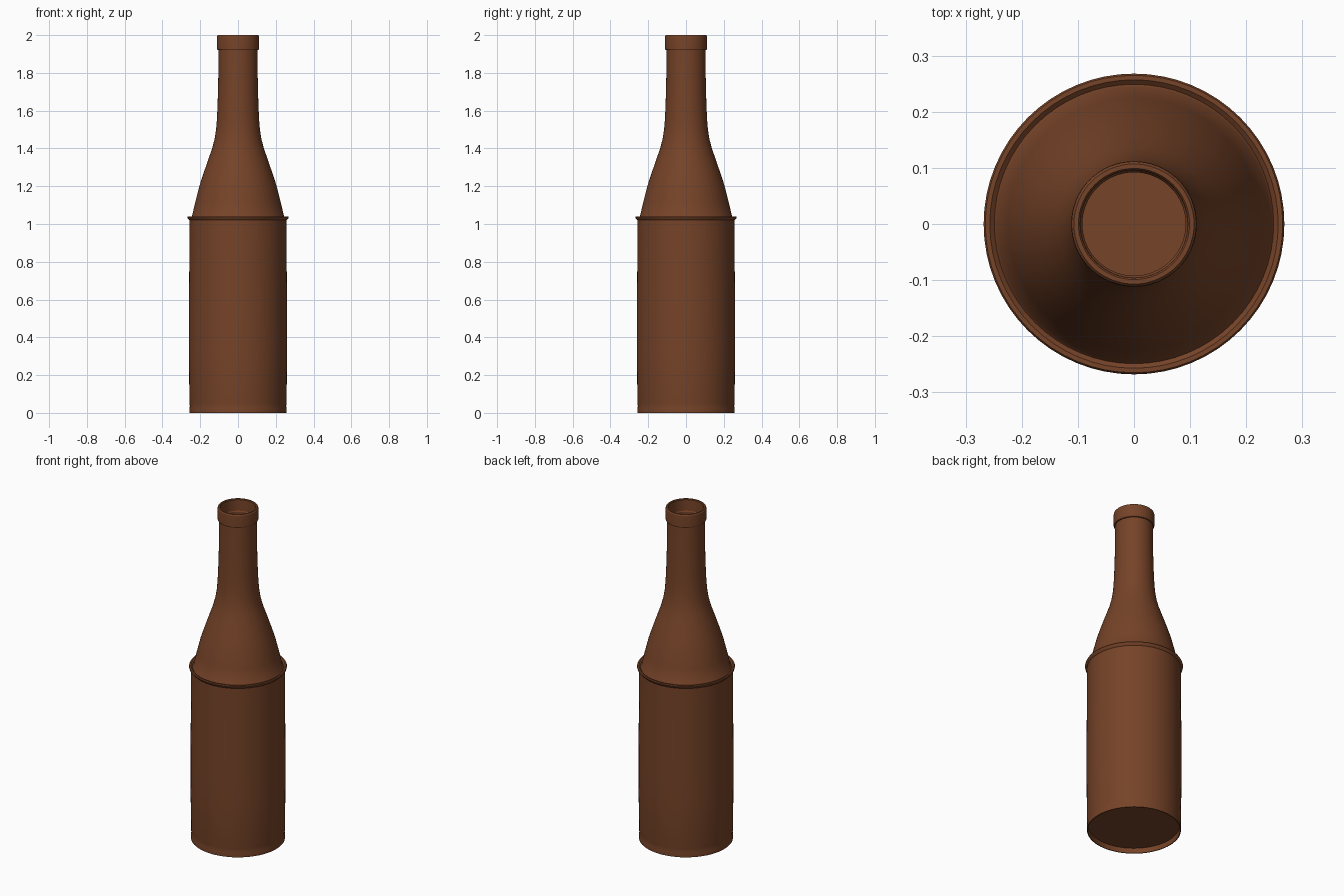
import bpy, bmesh, math

if "Cube" in bpy.data.objects:
    bpy.data.objects.remove(bpy.data.objects["Cube"])

SIDES = 64

glass = bpy.data.materials.new("brown_glass")
glass.diffuse_color = (0.18, 0.056, 0.021, 1)
glass.use_nodes = True
glass.node_tree.nodes["Principled BSDF"].inputs["Base Color"].default_value = glass.diffuse_color


def lathe(name, profile):
    """Spin an (r, z) profile about z; a zero radius closes the end."""
    bm = bmesh.new()
    rings = []
    for r, z in profile:
        if r == 0:
            rings.append([bm.verts.new((0, 0, z))] * SIDES)
        else:
            rings.append([bm.verts.new((r * math.cos(2 * math.pi * i / SIDES),
                                        r * math.sin(2 * math.pi * i / SIDES), z))
                          for i in range(SIDES)])
    for a, b in zip(rings, rings[1:]):
        for i in range(SIDES):
            j = (i + 1) % SIDES
            corners = list(dict.fromkeys((a[i], a[j], b[j], b[i])))
            bm.faces.new(corners)
    bmesh.ops.recalc_face_normals(bm, faces=bm.faces)
    mesh = bpy.data.meshes.new(name)
    bm.to_mesh(mesh)
    bm.free()
    mesh.materials.append(glass)
    obj = bpy.data.objects.new(name, mesh)
    bpy.context.collection.objects.link(obj)
    bpy.ops.object.select_all(action='DESELECT')
    obj.select_set(True)
    bpy.context.view_layer.objects.active = obj
    bpy.ops.object.shade_smooth_by_angle(angle=math.radians(30))
    return obj


# Recessed base, straight body and thin collar
base = [(0, 0.03), (0.25, 0.03), (0.252, 0), (0.257, 0), (0.257, 0.025),
        (0.255, 0.035), (0.257, 0.05)]
body = [(0.26, 0.33), (0.26, 0.57), (0.257, 0.85), (0.257, 1.02)]
collar = [(0.266, 1.029), (0.268, 1.036), (0.265, 1.041), (0.257, 1.041),
          (0.249, 1.034)]

# Sloping shoulder flowing into the neck
shoulder = [(0.244, 1.04), (0.225, 1.12), (0.205, 1.2), (0.182, 1.27),
            (0.158, 1.34), (0.137, 1.4), (0.124, 1.45), (0.116, 1.5),
            (0.112, 1.55), (0.109, 1.61)]
neck = [(0.106, 1.7), (0.104, 1.8), (0.103, 1.92)]

# Lip with rounded edges and a small step inside
lip = [(0.108, 1.921), (0.112, 1.927), (0.112, 1.985), (0.111, 1.995),
       (0.107, 2.0), (0.099, 2.0), (0.096, 1.996), (0.095, 1.93),
       (0.092, 1.925)]

# Hollow interior down to the floor
inside = [(0.092, 1.8), (0.098, 1.6), (0.105, 1.5), (0.127, 1.4),
          (0.195, 1.2), (0.235, 1.03), (0.246, 0.95), (0.246, 0.05), (0, 0.05)]

lathe("bottle", base + body + collar + shoulder + neck + lip + inside)
